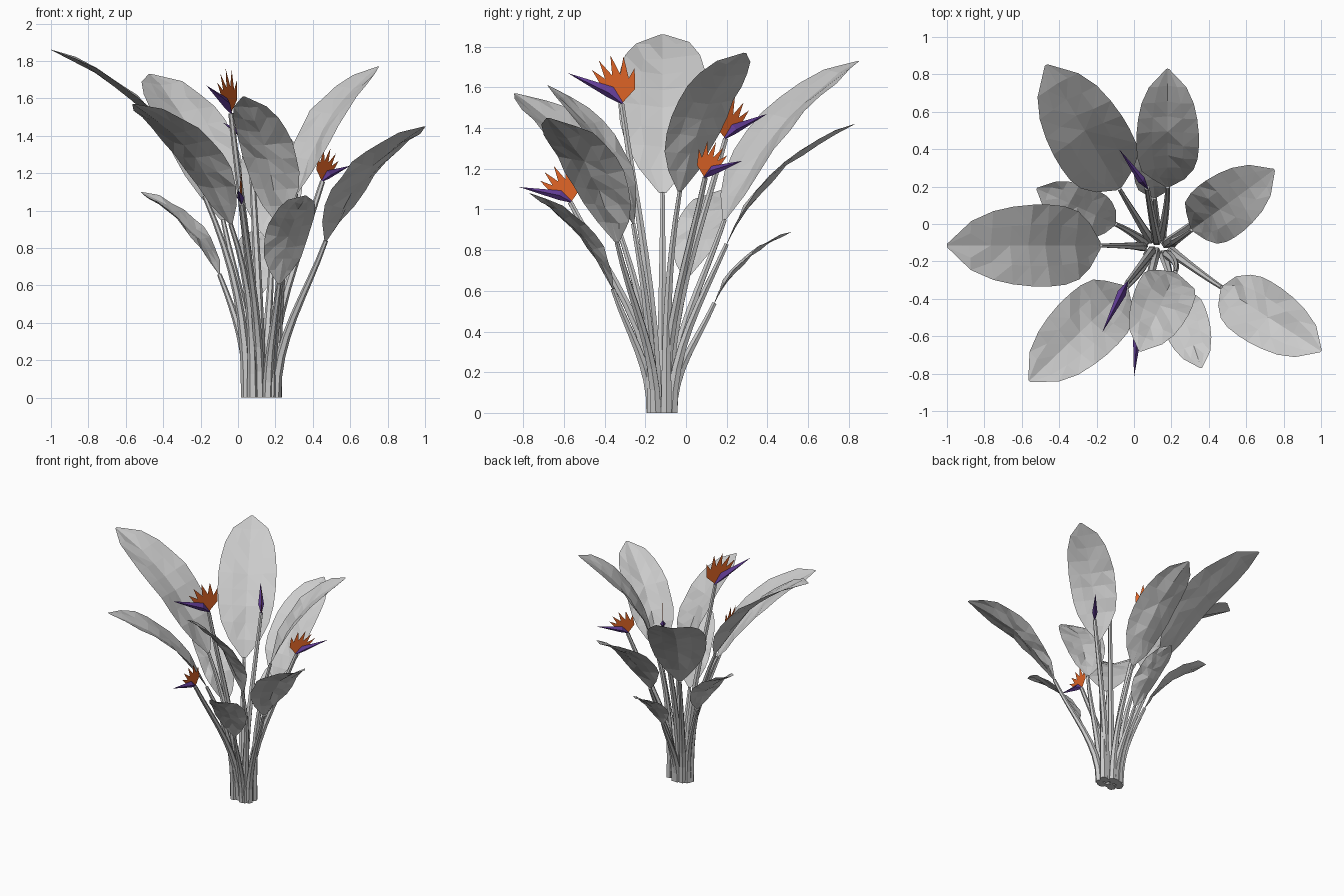
import bpy, bmesh, math, random
from mathutils import Vector as V

if "Cube" in bpy.data.objects:
    bpy.data.objects.remove(bpy.data.objects["Cube"])

random.seed(4)
CENTRE = V((0.13, -0.12, 0))
UP = V((0, 0, 1))


def material(name, rgb):
    m = bpy.data.materials.new(name)
    m.diffuse_color = (*rgb, 1)
    m.use_nodes = True
    m.node_tree.nodes["Principled BSDF"].inputs["Base Color"].default_value = m.diffuse_color
    return m


ORANGE = material("orange_petal", (0.75, 0.13, 0.02))
PURPLE = material("purple_sheath", (0.12, 0.045, 0.3))


def finish(name, bm, mat=None):
    bmesh.ops.remove_doubles(bm, verts=bm.verts, dist=0.0005)
    bmesh.ops.recalc_face_normals(bm, faces=bm.faces)
    me = bpy.data.meshes.new(name)
    bm.to_mesh(me)
    bm.free()
    if mat:
        me.materials.append(mat)
    ob = bpy.data.objects.new(name, me)
    bpy.context.collection.objects.link(ob)
    return ob


def bezier(a, b, c, t):
    return a * (1 - t) ** 2 + b * (2 * t * (1 - t)) + c * t * t


def stem_foot(end, spread=1.0):
    # stems start spread around a small oval clump
    d = (end - CENTRE)
    d.z = 0
    d.normalize()
    return CENTRE + V((d.x * 0.085, d.y * 0.052, 0)) * spread


def make_stem(name, a, end, tan_end, r0, r1, sides=6, steps=8):
    # rises straight from the foot, then bends out to meet the end direction
    b = a + UP * (0.38 * end.z)
    c = end - tan_end * (0.35 * end.z / tan_end.z)
    bm = bmesh.new()
    rings = []
    for i in range(steps + 1):
        t = i / steps
        p, q = bezier(a, b, c, t), bezier(b, c, end, t)
        tan = (q - p).normalized()
        r = r0 + (r1 - r0) * t
        u = tan.cross(V((0, 1, 0))).normalized()
        v = tan.cross(u)
        rings.append([bm.verts.new(p.lerp(q, t) + (u * math.cos(k) + v * math.sin(k)) * r)
                      for k in (math.tau * j / sides for j in range(sides))])
    for q, w in zip(rings, rings[1:]):
        for j in range(sides):
            k = (j + 1) % sides
            bm.faces.new((q[j], q[k], w[k], w[j]))
    bm.faces.new(rings[0])
    bm.faces.new(rings[-1])
    finish(name, bm)


# half-width of a leaf along its length, as a share of the widest point
PROFILE = [0.08, 0.54, 0.83, 0.96, 1, 1, 0.95, 0.84, 0.6, 0.04]


def make_leaf(i, base, tip):
    base, tip = V(base), V(tip)
    chord = tip - base
    length = chord.length
    side = chord.cross(UP).normalized()
    lift = side.cross(chord).normalized()
    ctrl = (base + tip) / 2 + lift * 0.21 * length
    half = 0.193 * length
    bm = bmesh.new()
    rows = []
    n = len(PROFILE) - 1
    for k, w in enumerate(PROFILE):
        t = k / n
        mid = bezier(base, ctrl, tip, t)
        tan = ((ctrl - base) * (1 - t) + (tip - ctrl) * t).normalized()
        nor = side.cross(tan)
        row = []
        for s in (-1, -0.5, 0, 0.5, 1):
            bump = random.uniform(-0.008, 0.008) if 0 < k < n else 0
            row.append(bm.verts.new(mid + side * (s * w * half)
                                    + nor * ((abs(s) * 0.18 - 0.09) * w * half + bump)))
        rows.append(row)
    for q, w in zip(rows, rows[1:]):
        for j in range(4):
            bm.faces.new((q[j], q[j + 1], w[j + 1], w[j]))
    bmesh.ops.triangulate(bm, faces=bm.faces)
    finish(f"leaf_{i}", bm)
    # the stem runs smoothly into the leaf
    make_stem(f"leaf_stem_{i}", stem_foot(base), base, (ctrl - base).normalized(), 0.03, 0.012)


def make_flower(i, base, tip):
    base, tip = V(base), V(tip)
    d = tip - base
    L = d.length
    d.normalize()
    s = d.cross(UP).normalized()
    u = s.cross(d)

    def at(x, y, z=0):
        return base + (d * x + u * y + s * z) * L

    # beak-like sheath: stem point, middle ring, tip
    bm = bmesh.new()
    a, b = bm.verts.new(base), bm.verts.new(tip)
    ring = [bm.verts.new(at(0.28, y, z))
            for y, z in ((0.15, 0), (0.06, 0.07), (-0.02, 0), (0.06, -0.07))]
    for j in range(4):
        k = (j + 1) % 4
        bm.faces.new((a, ring[j], ring[k]))
        bm.faces.new((b, ring[k], ring[j]))
    finish(f"flower_sheath_{i}", bm, PURPLE)
    # flat fan of pointed petals
    bm = bmesh.new()
    for ang, ln in ((79, 0.55), (61, 0.69), (45, 0.74), (30, 0.75), (17, 0.72)):
        c, e = math.cos(math.radians(ang)), math.sin(math.radians(ang))
        m, w = 0.48 * ln, 0.085
        bm.faces.new([bm.verts.new(p) for p in (
            at(0.05, 0.03), at(c * m + e * w, e * m - c * w),
            at(c * ln, e * ln), at(c * m - e * w, e * m + c * w))])
    finish(f"flower_petals_{i}", bm, ORANGE)
    foot = stem_foot(base, 0.6)
    lean = (base - foot)
    lean.z *= 0.75
    make_stem(f"flower_stem_{i}", foot, base + d * 0.02, lean.normalized(), 0.028, 0.014)


# leaves: where the blade starts, where it ends
LEAVES = [
    ((-0.18, -0.115, 1.08), (-1.0, -0.115, 1.86)),
    ((-0.08, 0.19, 0.95), (-0.47, 0.85, 1.73)),
    ((0.18, 0.20, 0.83), (0.18, 0.83, 1.42)),
    ((0.31, -0.03, 1.09), (0.75, 0.29, 1.77)),
    ((0.47, -0.34, 0.84), (1.0, -0.68, 1.45)),
    ((0.22, -0.26, 0.93), (0.03, -0.68, 1.61)),
    ((0.22, -0.36, 0.61), (0.36, -0.77, 1.08)),
    ((-0.04, -0.34, 0.93), (-0.56, -0.84, 1.57)),
    ((-0.10, 0.00, 0.66), (-0.52, 0.19, 1.10)),
    ((0.11, 0.14, 0.54), (0.08, 0.52, 0.89)),
]
for n, (a, b) in enumerate(LEAVES, 1):
    make_leaf(n, a, b)

# flowers: stem end, sheath tip
FLOWERS = [
    ((-0.03, -0.30, 1.51), (-0.17, -0.58, 1.67)),
    ((0.08, 0.18, 1.34), (-0.08, 0.40, 1.47)),
    ((0.44, 0.08, 1.15), (0.60, 0.28, 1.24)),
    ((0.02, -0.55, 1.03), (0.00, -0.82, 1.11)),
]
for n, (a, b) in enumerate(FLOWERS, 1):
    make_flower(n, a, b)
